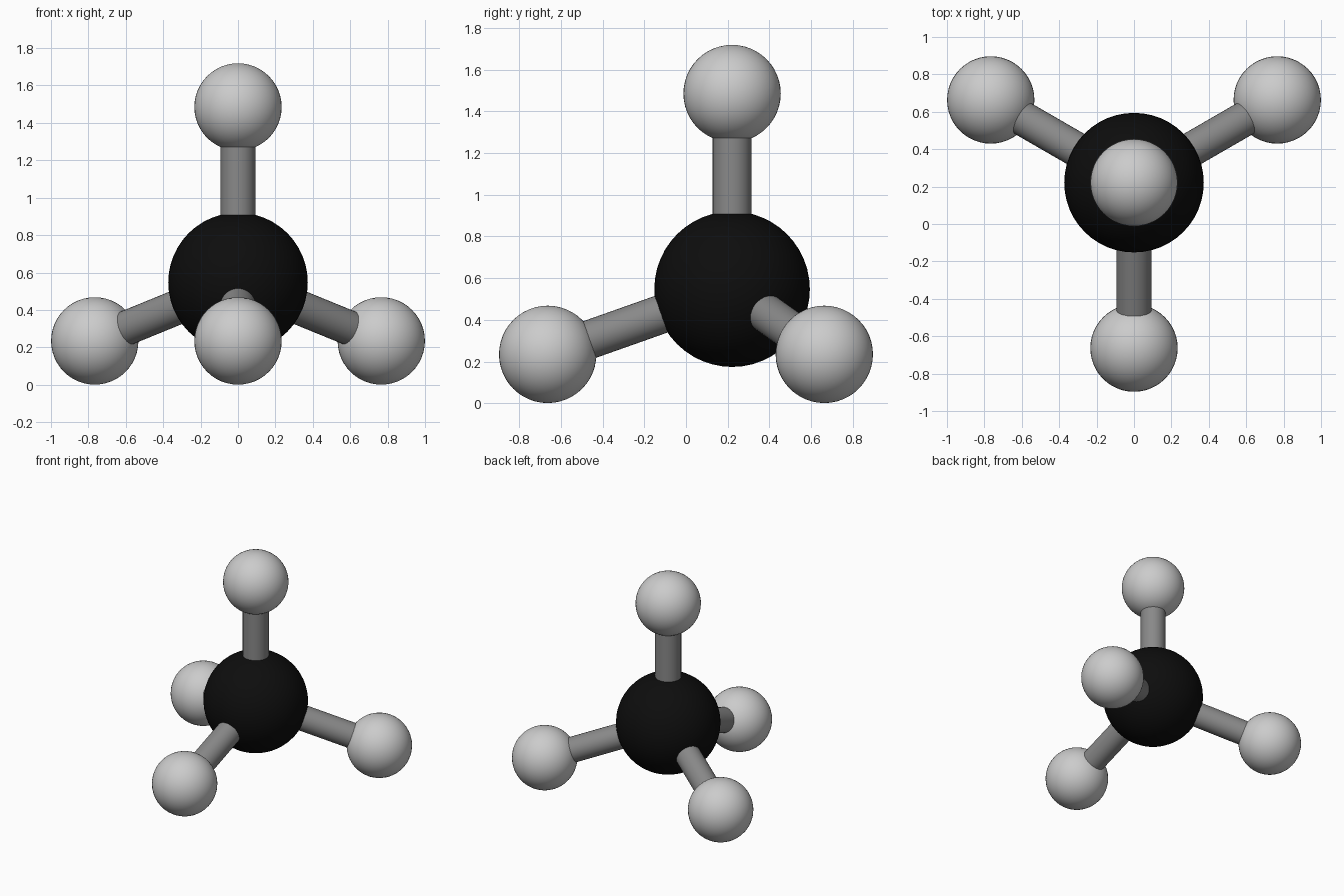
import bpy
from math import sin, cos, radians, sqrt
from mathutils import Vector

if "Cube" in bpy.data.objects:
    bpy.data.objects.remove(bpy.data.objects["Cube"])

CENTRE = Vector((0, 0.221, 0.547))
BOND = 0.938            # centre-to-centre distance
R_CORE, R_OUTER, R_ROD = 0.373, 0.2335, 0.093


def material(name, value):
    mat = bpy.data.materials.new(name)
    mat.diffuse_color = (value, value, value, 1)
    mat.use_nodes = True
    mat.node_tree.nodes["Principled BSDF"].inputs["Base Color"].default_value = mat.diffuse_color
    return mat


def finish(name, mat=None):
    ob = bpy.context.object
    ob.name = name
    if mat:
        ob.data.materials.append(mat)
    bpy.ops.object.shade_smooth_by_angle(angle=radians(40))


def ball(name, centre, radius, mat=None):
    bpy.ops.mesh.primitive_uv_sphere_add(segments=48, ring_count=24,
                                         radius=radius, location=centre)
    finish(name, mat)


def rod(name, a, b, mat):
    axis = b - a
    bpy.ops.mesh.primitive_cylinder_add(
        vertices=32, radius=R_ROD, depth=axis.length, location=(a + b) / 2,
        rotation=axis.to_track_quat('Z', 'Y').to_euler())
    finish(name, mat)


black = material("black", 0.004)
dark_grey = material("dark_grey", 0.25)

# Large black central atom
ball("central_atom", CENTRE, R_CORE, black)

# Tetrahedral directions: one straight up, three splayed below
flat = sqrt(8) / 3
directions = {"top": Vector((0, 0, 1))}
for name, angle in (("front", 270), ("right", 30), ("left", 150)):
    a = radians(angle)
    directions[name] = Vector((flat * cos(a), flat * sin(a), -1 / 3))

# Outer atoms and the bonds, rod ends buried in the balls
for name, d in directions.items():
    ball(name + "_atom", CENTRE + d * BOND, R_OUTER)
    rod(name + "_bond", CENTRE + d * 0.3, CENTRE + d * (BOND - 0.15), dark_grey)
